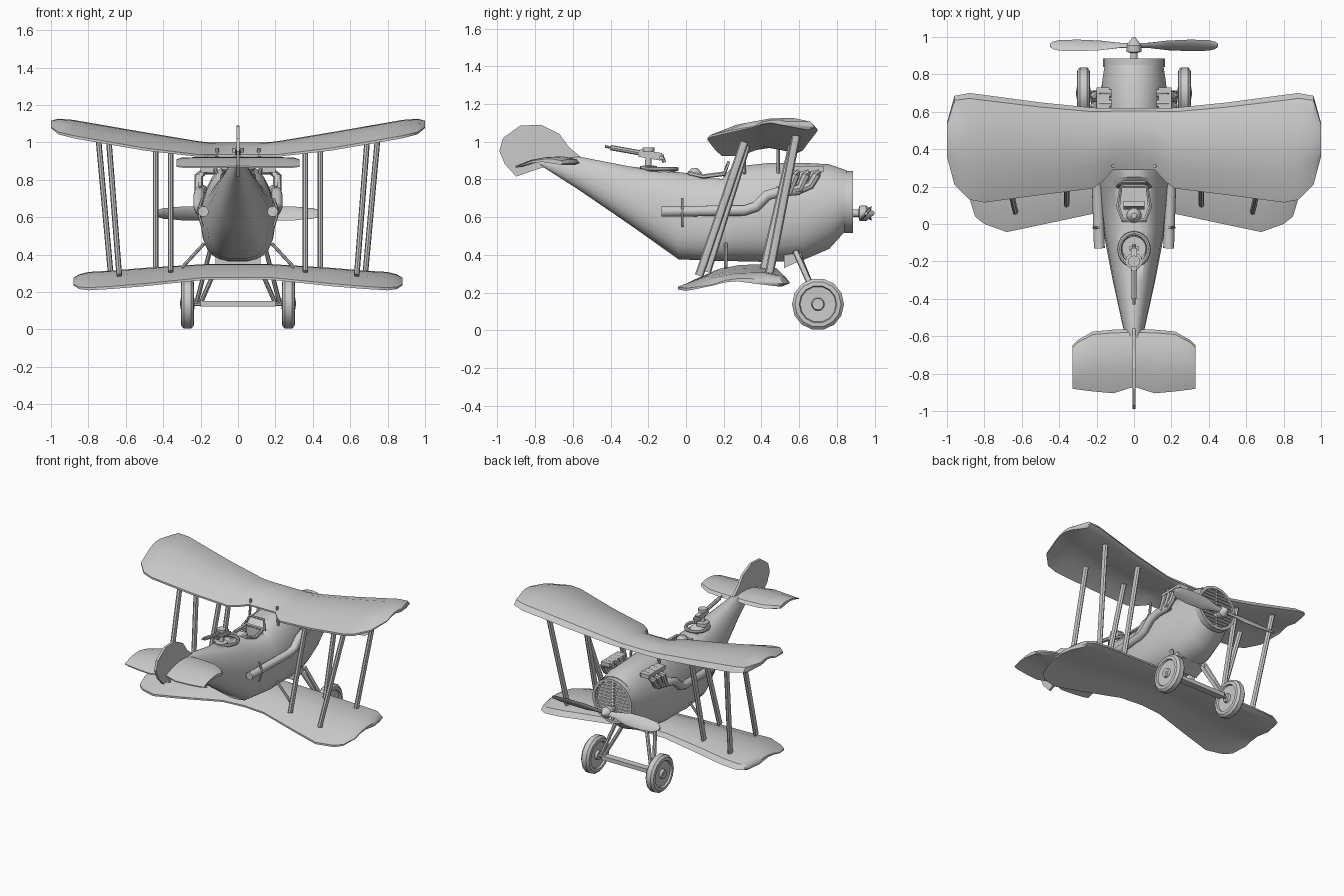
import bpy, bmesh, math
from mathutils import Vector, Matrix

if "Cube" in bpy.data.objects:
    bpy.data.objects.remove(bpy.data.objects["Cube"])

def obj(name, verts, faces, smooth=40, mirror=False):
    me = bpy.data.meshes.new(name)
    me.from_pydata([tuple(v) for v in verts], [], faces)
    bm = bmesh.new()
    bm.from_mesh(me)
    bmesh.ops.recalc_face_normals(bm, faces=bm.faces)
    bm.to_mesh(me)
    bm.free()
    o = bpy.data.objects.new(name, me)
    bpy.context.collection.objects.link(o)
    if smooth:
        bpy.ops.object.select_all(action='DESELECT')
        o.select_set(True)
        bpy.context.view_layer.objects.active = o
        bpy.ops.object.shade_smooth_by_angle(angle=math.radians(smooth))
    if mirror:
        m = o.modifiers.new("mirror", 'MIRROR')
        m.use_mirror_merge = False
    return o

def loft(name, loops, cap=True, closed=False, **kw):
    n, k = len(loops[0]), len(loops)
    faces = []
    for i in range(k if closed else k - 1):
        a, b = i * n, (i + 1) % k * n
        faces += [(a + j, a + (j + 1) % n, b + (j + 1) % n, b + j) for j in range(n)]
    if cap and not closed:
        faces += [tuple(range(n)), tuple(range((k - 1) * n, k * n))]
    return obj(name, [v for l in loops for v in l], faces, **kw)

def tube(name, pts, ru, rv=None, sides=8, closed=False, **kw):
    pts = [Vector(p) for p in pts]
    rv, n, loops = rv or ru, len(pts), []
    for i, p in enumerate(pts):
        a = pts[(i - 1) % n] if closed else pts[max(i - 1, 0)]
        b = pts[(i + 1) % n] if closed else pts[min(i + 1, n - 1)]
        t = (b - a).normalized()
        ref = Vector((0, 0, 1)) if closed else Vector((1, 0, 0)) if abs(t.x) < .8 else Vector((0, 1, 0))
        u = (ref - t * ref.dot(t)).normalized()
        v = t.cross(u)
        loops.append([p + u * ru * math.cos(q) + v * rv * math.sin(q)
                      for q in (2 * math.pi * j / sides for j in range(sides))])
    return loft(name, loops, closed=closed, **kw)

def lathe(name, axis, c, prof, sides=16, **kw):
    c, loops = Vector(c), []
    for d, r in prof:
        loop = []
        for j in range(sides):
            q = 2 * math.pi * j / sides
            a, b = r * math.cos(q), r * math.sin(q)
            loop.append(c + Vector({'x': (d, a, b), 'y': (a, d, b), 'z': (a, b, d)}[axis]))
        loops.append(loop)
    return loft(name, loops, **kw)

def box(name, c, s, rx=0, **kw):
    r = Matrix.Rotation(rx, 3, 'X')
    loops = [[Vector(c) + r @ Vector((x * s[0] / 2, y * s[1] / 2, z * s[2] / 2))
              for x, y in ((-1, -1), (1, -1), (1, 1), (-1, 1))] for z in (-1, 1)]
    return loft(name, loops, smooth=0, **kw)

def prism(name, pts, axis, lo, hi, **kw):
    f = (lambda p, d: (d, p[0], p[1])) if axis == 'x' else (lambda p, d: (p[0], p[1], d))
    return loft(name, [[f(p, d) for p in pts] for d in (lo, hi)], smooth=0, **kw)

# Wings: stations are x, leading y, trailing y, base z, section scale
SECTION = [(0, .005), (.05, .04), (.25, .064), (.5, .06), (.75, .035), (1, -.02),
           (1, -.034), (.75, .008), (.5, .025), (.08, -.012)]
def wing(name, half):
    st = [(-x, *r) for x, *r in reversed(half) if x > 0] + half
    return loft(name, [[(x, l + (t - l) * c, z + h * s) for c, h in SECTION]
                       for x, l, t, z, s in st], smooth=35)
wing("upper_wing", [(0, .62, .29, .95, .75), (.11, .62, .29, .95, .75), (.17, .62, .225, .95, .8),
                    (.22, .622, .19, .953, .85), (.5, .65, .155, .99, 1), (.8, .69, .115, 1.042, 1),
                    (.88, .7, .13, 1.056, 1), (.96, .685, .21, 1.072, .85), (1, .54, .36, 1.09, .4)])
wing("lower_wing", [(0, .5, .08, .295, .85), (.17, .5, .065, .295, .85), (.5, .53, -.005, .265, 1),
                    (.68, .55, -.043, .25, 1), (.8, .55, .0, .243, 1), (.85, .52, .04, .243, .8),
                    (.88, .4, .14, .25, .4)])
wing("tailplane", [(0, -.565, -.87, .885, .55), (.11, -.565, -.905, .883, .6),
                   (.22, -.575, -.895, .883, .6), (.3, -.62, -.885, .883, .55), (.33, -.65, -.88, .883, .4)])

# Fuselage: y, bottom, top, half width, squareness
BODY = [(-.78, .88, .9, .012, 2), (-.57, .745, .922, .055, 2.3), (-.3, .56, .87, .115, 2.6),
        (-.04, .375, .84, .165, 2.9), (.19, .365, .812, .192, 3), (.25, .365, .868, .2, 2.8),
        (.45, .36, .89, .2, 2.7), (.62, .37, .89, .188, 2.4), (.76, .43, .882, .172, 2.1),
        (.85, .53, .85, .158, 2)]
def section(y, b, t, w, e, n=24):
    out = []
    for j in range(n):
        q = 2 * math.pi * (j + .5) / n
        c, s = math.cos(q), math.sin(q)
        h = math.copysign(abs(s) ** (2 / e), s)
        taper = 1 - .22 * max(h, 0) * (e > 2.2)
        out.append((w * taper * math.copysign(abs(c) ** (2 / e), c), y, (b + t) / 2 + (t - b) / 2 * h))
    return out
body = loft("fuselage", [section(*s) for s in BODY], smooth=35)

# Cockpit openings
pit = [(-.06, .02), (.06, .02), (.085, .09), (.07, .2), (-.07, .2), (-.085, .09)]
cut1 = prism("pilot_cutter", pit, 'z', .66, 1.0)
cut2 = lathe("gunner_cutter", 'z', (0, -.13, 0), [(.68, .062), (1, .062)])
for c in (cut1, cut2):
    c.hide_render = True
    c.display_type = 'WIRE'
    m = body.modifiers.new("opening", 'BOOLEAN')
    m.operation, m.object, m.solver = 'DIFFERENCE', c, 'EXACT'
tube("pilot_rim", [(x, y, .833 if y < .05 else .815 if y < .15 else .83) for x, y in pit],
     .012, sides=6, closed=True)
box("pilot_seat", (0, .1, .74), (.11, .03, .12), -.15)
lathe("headrest", 'z', (0, .045, .815), [(0, .042), (.025, .038), (.045, .015)], 10)
tube("windscreen_frame", [(-.085, .2, .82), (-.06, .225, .89), (.06, .225, .89), (.085, .2, .82)], .009, sides=6)

# Rudder
fin = [(-.56, .92), (-.62, .97), (-.67, 1.04), (-.77, 1.09), (-.88, 1.085), (-.97, 1.02), (-.99, .95),
       (-.96, .88), (-.9, .815), (-.83, .84), (-.74, .87)]
prism("rudder", fin, 'x', -.009, .009)

# Wing struts: top point, bottom point
for nm, a, b in (("outer_rear", (.69, .31, 1.0), (.635, .07, .29)), ("outer_front", (.75, .59, 1.06), (.68, .44, .29)),
                 ("inner_rear", (.36, .32, .98), (.36, .11, .31)), ("inner_front", (.44, .57, 1.0), (.44, .41, .31))):
    tube(nm + "_strut", [a, b], .015, .023, mirror=True)
for y in (.31, .49):
    tube("cabane_strut", [(.11, y, .97), (.12, y, .83)], .009, mirror=True)
tube("wing_root_brace", [(.3, .21, .33), (.18, .21, .46)], .009, mirror=True)

# Exhausts
path = [(.19, .6, .745), (.205, .5, .735), (.21, .43, .715), (.21, .37, .655), (.2, .31, .635), (.185, -.13, .63)]
tube("exhaust_pipe", path, .029, sides=10, mirror=True)
for i in range(3):
    y, z = .55 + i * .055, .74 + i * .015
    tube("exhaust_port", [(.12, y + .04, .85), (.18, y + .04, .85), (.21, y + .03, .82), (.21, y, z), (.195, y - .07, .74)],
         .023, mirror=True)
box("exhaust_flange", (.165, .63, .855), (.07, .2, .03), mirror=True)
tube("exhaust_bracket", [(.19, -.02, .55), (.215, -.02, .63), (.19, -.02, .7)], .008, sides=6, mirror=True)

# Radiator nose
C = (0, 0, .68)
loft_ring = [(.84, .165), (.885, .165), (.885, .145), (.86, .14)]
lathe("radiator_ring", 'y', C, loft_ring, 24, cap=True)
for i in range(-5, 6):
    z = i * .025
    box("radiator_slat", (0, .872, .68 + z), (2 * math.sqrt(.147 ** 2 - z * z), .022, .009), .5)
box("radiator_post", (0, .868, .68), (.016, .024, .29))
prism("chin_fairing", [(.52, .33), (.62, .375), (.6, .44), (.52, .5)], 'x', -.12, .12)

# Propeller
P = Vector((0, .955, .62))
lathe("propeller_shaft", 'y', (0, 0, .62), [(.85, .02), (.915, .02), (.92, .04), (.955, .042), (.975, .025), (1.0, .006)], 12)
for sgn in (1, -1):
    loops = []
    for x, ch, ang in ((.0, .018, 50), (.08, .022, 55), (.18, .045, 55), (.3, .048, 50), (.4, .04, 45), (.435, .026, 42), (.45, .008, 40)):
        a = math.radians(ang)
        lp = []
        for j in range(8):
            q = j * math.pi / 4
            u, v = ch * math.cos(q), .009 * math.sin(q)
            y, z = u * math.cos(a) - v * math.sin(a), u * math.sin(a) + v * math.cos(a)
            lp.append(P + Vector((x * sgn, y, z * sgn)))
        loops.append(lp)
    loft("propeller_blade", loops)

# Undercarriage
lathe("wheel", 'x', (.27, .7, .138), [(-.037, .03), (-.02, .035), (-.022, .095), (-.035, .1), (-.033, .122), (-.018, .138),
      (.018, .138), (.033, .122), (.035, .1), (.022, .095), (.02, .035), (.037, .03)], 14, smooth=30, mirror=True)
tube("axle", [(-.31, .7, .138), (.31, .7, .138)], .013)
box("axle_fairing", (0, .7, .138), (.4, .05, .03))
tube("gear_strut_inner", [(.2, .7, .14), (.09, .6, .39)], .012, .016, mirror=True)
tube("gear_strut_outer", [(.22, .7, .15), (.15, .58, .42)], .012, .016, mirror=True)

# Gunner ring and gun
tube("gun_ring", [(.078 * math.cos(q), -.135 + .085 * math.sin(q), .855)
                  for q in (i * math.pi / 10 for i in range(20))], .012, sides=8, closed=True)
lathe("gun_pivot", 'z', (0, -.2, .845), [(0, .045), (.025, .045), (.03, .018), (.09, .014)], 12)
tube("gun_barrel", [(0, -.43, .975), (0, -.22, .937)], .007)
tube("gun_jacket", [(0, -.4, .969), (0, -.24, .94)], .014)
box("gun_body", (0, -.19, .93), (.03, .12, .04), -.17)
tube("gun_grip", [(0, -.13, .93), (0, -.115, .89)], .01)
box("gun_stock", (.0, -.13, .915), (.05, .02, .02), -.17)
lathe("gun_drum", 'z', (0, -.2, .947), [(0, .032), (.022, .032)], 12)
